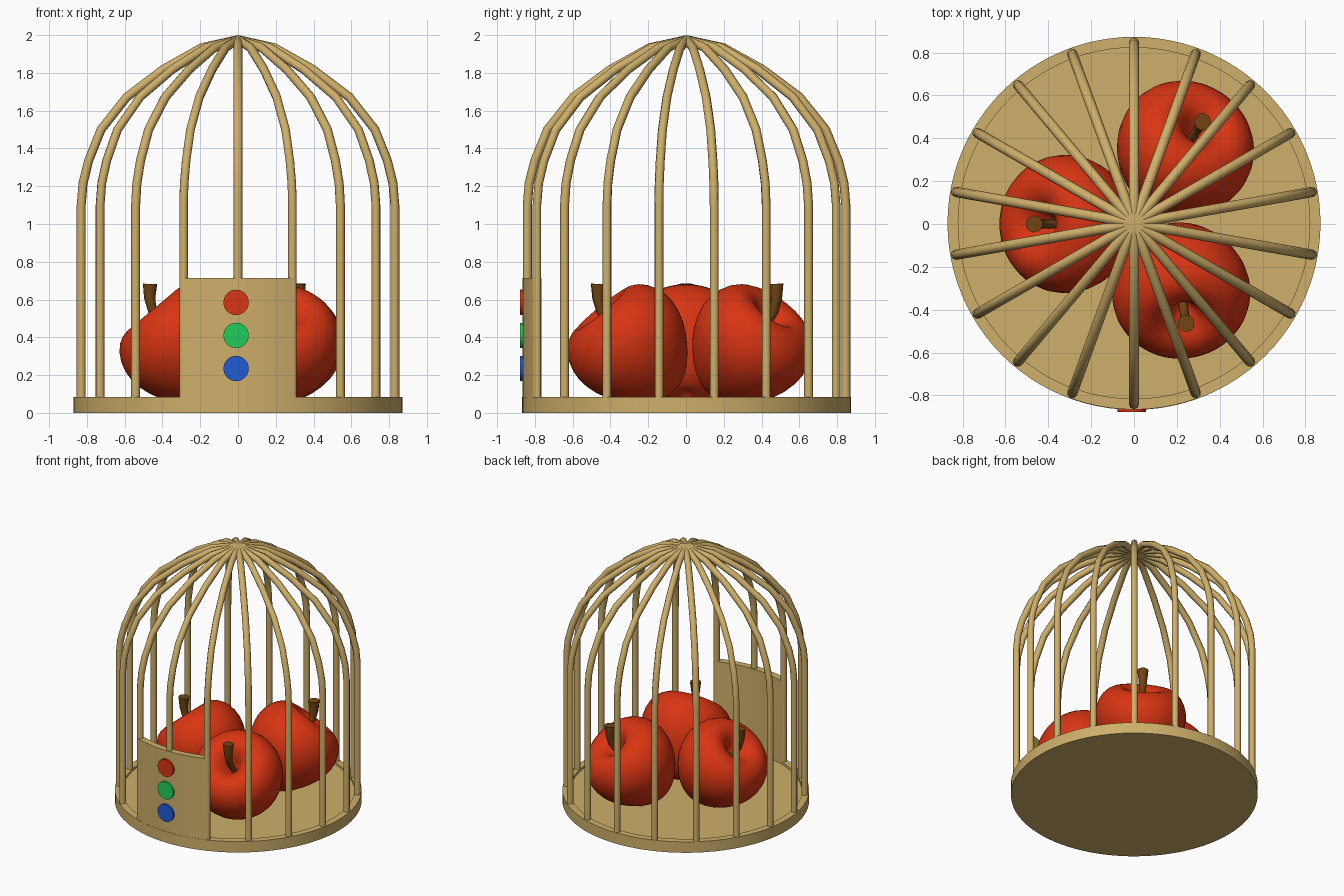
import bpy, bmesh, math
from mathutils import Matrix

cube = bpy.data.objects.get("Cube")
if cube:
    bpy.data.objects.remove(cube, do_unlink=True)


def material(name, rgb):
    m = bpy.data.materials.new(name)
    m.use_nodes = True
    m.diffuse_color = (*rgb, 1)
    m.node_tree.nodes["Principled BSDF"].inputs["Base Color"].default_value = (*rgb, 1)
    return m


wood = material("pale wood", (0.62, 0.43, 0.145))
red = material("red", (0.69, 0.035, 0.006))
brown = material("stem brown", (0.17, 0.06, 0.006))
green = material("green", (0.015, 0.62, 0.105))
blue = material("blue", (0.015, 0.105, 0.66))

Y0 = 0.003   # cage axis, balancing the protruding buttons
RIM = 0.87
BAR_R = 0.843


def activate(ob):
    bpy.ops.object.select_all(action='DESELECT')
    ob.select_set(True)
    bpy.context.view_layer.objects.active = ob


def smooth(ob, angle=40):
    activate(ob)
    bpy.ops.object.shade_smooth_by_angle(angle=math.radians(angle))


def add(name, data, mat):
    ob = bpy.data.objects.new(name, data)
    bpy.context.collection.objects.link(ob)
    if not data.materials:
        data.materials.append(mat)
    return ob


def lathe(name, profile, mat, steps, start=0, sweep=360, closed=False):
    """Spin an (r, z) profile around the z axis."""
    bm = bmesh.new()
    vs = [bm.verts.new((r, 0, z)) for r, z in profile]
    es = [bm.edges.new(pair) for pair in zip(vs, vs[1:])]
    if closed:
        es.append(bm.edges.new((vs[-1], vs[0])))
    bmesh.ops.rotate(bm, verts=vs, matrix=Matrix.Rotation(math.radians(start), 3, 'Z'))
    bmesh.ops.spin(bm, geom=vs + es, axis=(0, 0, 1), cent=(0, 0, 0),
                   angle=math.radians(sweep), steps=steps)
    bmesh.ops.remove_doubles(bm, verts=bm.verts, dist=1e-4)
    if sweep < 360:
        bmesh.ops.holes_fill(bm, edges=bm.edges)
    bmesh.ops.recalc_face_normals(bm, faces=bm.faces)
    me = bpy.data.meshes.new(name)
    bm.to_mesh(me)
    bm.free()
    return add(name, me, mat)


def tube(name, points, radii, mat, resolution=2):
    """Round rod along a path, turned into a mesh."""
    cu = bpy.data.curves.new(name, 'CURVE')
    cu.dimensions = '3D'
    cu.bevel_depth = 1
    cu.bevel_resolution = resolution
    cu.use_fill_caps = True
    sp = cu.splines.new('POLY')
    sp.points.add(len(points) - 1)
    for p, co, r in zip(sp.points, points, radii):
        p.co = (*co, 1)
        p.radius = r
    ob = add(name, cu, mat)
    activate(ob)
    bpy.ops.object.convert(target='MESH')
    ob = bpy.context.object
    smooth(ob, 50)
    return ob


# Round tray with a shallow recess
tray = lathe("base_tray", [(0, 0), (RIM, 0), (RIM, 0.085), (0.82, 0.085), (0.82, 0.068), (0, 0.068)],
             wood, 96)
tray.location.y = Y0
smooth(tray)

# Curved front panel
panel = lathe("front_panel", [(0.818, 0.06), (0.868, 0.06), (0.868, 0.715), (0.818, 0.715)],
              wood, 16, start=-110, sweep=40, closed=True)
panel.location.y = Y0
smooth(panel)

# Three round buttons on the panel
for name, z, mat in (("top_button", 0.585, red), ("middle_button", 0.41, green), ("bottom_button", 0.235, blue)):
    bpy.ops.mesh.primitive_cylinder_add(vertices=40, radius=0.067, depth=0.03,
                                        location=(-0.01, -0.863, z), rotation=(math.pi / 2, 0, 0))
    button = bpy.context.object
    button.name = name
    button.data.materials.append(mat)
    smooth(button)

# Cage bars: nine full arches crossing at the top
half = [(BAR_R, 0.05), (BAR_R, 1.1), (0.833, 1.215), (0.803, 1.335), (0.736, 1.5),
        (0.598, 1.672), (0.402, 1.818), (0.195, 1.933)]
arch = [(r, 0, z) for r, z in half] + [(0, 0, 1.976)] + [(-r, 0, z) for r, z in reversed(half)]
first = tube("cage_arch", arch, [0.024] * len(arch), wood)
for i in range(9):
    ob = first if i == 0 else add("cage_arch_%d" % i, first.data, wood)
    ob.rotation_euler.z = math.radians(10 + 20 * i)
    ob.location.y = Y0

# Apples leaning outward, each with a bent stem
apple_profile = [(0, 0.07), (0.03, 0.085), (0.06, 0.14), (0.10, 0.19), (0.17, 0.218), (0.25, 0.19),
                 (0.31, 0.11), (0.333, 0.0), (0.305, -0.12), (0.24, -0.23), (0.165, -0.315),
                 (0.09, -0.365), (0.035, -0.37), (0, -0.35)]
stem_path = [(0, 0, 0.05), (0.012, 0, 0.13), (0.005, 0, 0.2), (-0.03, 0, 0.265), (-0.08, 0, 0.322)]
stem_radii = [0.02, 0.021, 0.024, 0.031, 0.04]
for side, x, y, turn in (("left", 0.24, 0.355, 57), ("right", -0.32, 0.0, 180), ("front", 0.22, -0.32, -81)):
    apple = lathe(side + "_apple", apple_profile, red, 32)
    sub = apple.modifiers.new("round", 'SUBSURF')
    sub.levels = sub.render_levels = 1
    for f in apple.data.polygons:
        f.use_smooth = True
    stem = tube(side + "_stem", stem_path, stem_radii, brown, 3)
    for ob in (apple, stem):
        ob.location = (x, y, 0.385)
        ob.rotation_euler = (0, math.radians(40), math.radians(turn))
